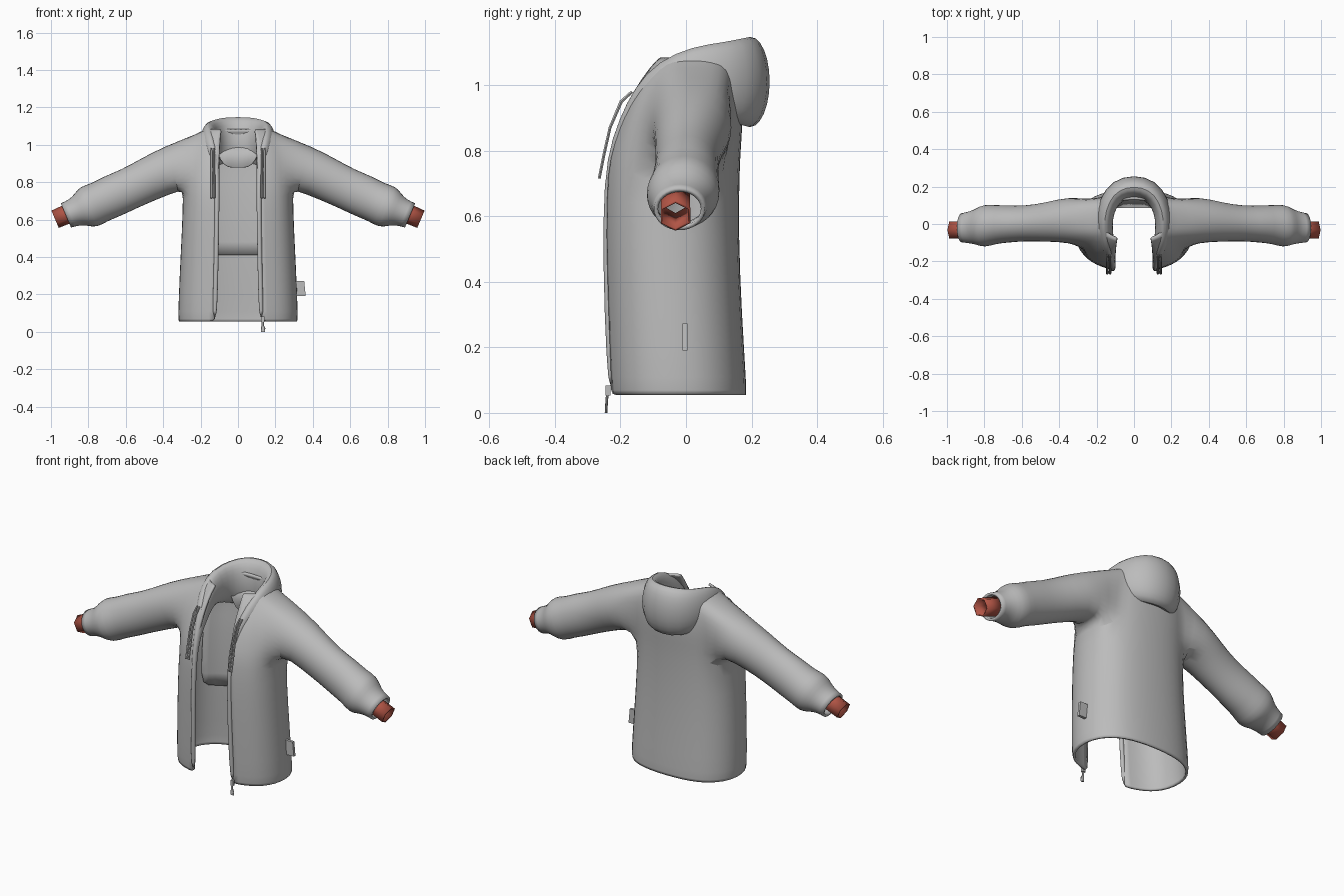
import bpy, bmesh, math
from mathutils import Vector

cube = bpy.data.objects.get("Cube")
if cube:
    bpy.data.objects.remove(cube)


def material(name, rgb):
    m = bpy.data.materials.new(name)
    m.use_nodes = True
    m.diffuse_color = (*rgb, 1)
    m.node_tree.nodes["Principled BSDF"].inputs["Base Color"].default_value = (*rgb, 1)
    return m


GREY = material("grey fabric", (0.5, 0.5, 0.5))
RED = material("red cuff", (0.44, 0.09, 0.06))


def finish(name, bm, mat, mirror=False, subdivide=0, thickness=0, angle=50):
    mesh = bpy.data.meshes.new(name)
    bm.to_mesh(mesh)
    bm.free()
    mesh.materials.append(mat)
    ob = bpy.data.objects.new(name, mesh)
    bpy.context.collection.objects.link(ob)
    if mirror:
        ob.modifiers.new("mirror", 'MIRROR').use_clip = True
    if subdivide:
        ob.modifiers.new("smooth", 'SUBSURF').levels = subdivide
        ob.modifiers["smooth"].render_levels = subdivide
    if thickness:
        mod = ob.modifiers.new("cloth", 'SOLIDIFY')
        mod.thickness, mod.offset = thickness, -1
    bpy.ops.object.select_all(action='DESELECT')
    ob.select_set(True)
    bpy.context.view_layer.objects.active = ob
    bpy.ops.object.shade_smooth_by_angle(angle=math.radians(angle))
    return ob


def join_loops(bm, a, b, closed=True):
    n = len(a)
    for i in range(n if closed else n - 1):
        j = (i + 1) % n
        bm.faces.new((a[i], a[j], b[j], b[i]))


def tube(bm, stations, sides, cap=True):
    """Sweep an ellipse; each station is x, y, z, outward radius, other radius."""
    pts = [Vector(s[:3]) for s in stations]
    previous = None
    for i, s in enumerate(stations):
        t = (pts[min(i + 1, len(pts) - 1)] - pts[max(i - 1, 0)]).normalized()
        hint = Vector((s[0], max(s[1], 0), 0))
        out = (hint - t * hint.dot(t)).normalized()
        up = t.cross(out)
        ring = []
        for k in range(sides):
            a = math.tau * k / sides
            ring.append(bm.verts.new(pts[i] + out * s[3] * math.cos(a) + up * s[4] * math.sin(a)))
        if previous:
            join_loops(bm, previous, ring)
        elif cap:
            bm.faces.new(ring[::-1])
        previous = ring
    if cap:
        bm.faces.new(previous)


def block(bm, centre, size):
    made = bmesh.ops.create_cube(bm, size=1)["verts"]
    for v in made:
        v.co = Vector(centre) + Vector([c * s for c, s in zip(v.co, size)])
    return made


# Torso rows: height, half width, front y, back y, opening x
ROWS = [
    (0.055, 0.322, -0.235, 0.185, 0.125), (0.075, 0.327, -0.24, 0.187, 0.125),
    (0.3, 0.318, -0.248, 0.172, 0.118), (0.55, 0.305, -0.256, 0.162, 0.113),
    (0.74, 0.298, -0.252, 0.165, 0.11), (0.82, 0.294, -0.232, 0.17, 0.108),
    (0.9, 0.287, -0.206, 0.175, 0.104), (0.98, 0.267, -0.17, 0.172, 0.1),
    (1.06, 0.217, -0.115, 0.158, 0.096), (1.085, 0.175, -0.09, 0.14, 0.088)]
ANGLES = [-66, -58, -47, -36, -18, 2, 24, 46, 60, 75, 90]
POWER = 2.4


def torso_point(row, column, inset=0):
    z, w, front, back, opening = row
    w, mid, half = w - inset, (front + back) / 2, (back - front) / 2 - inset
    a = math.radians(ANGLES[column])
    x = w * max(math.cos(a), 0) ** (2 / POWER)
    if column == 0:
        x = opening
    if column == len(ANGLES) - 1:
        x = 0
    y = half * (1 - min(x / w, 1) ** POWER) ** (1 / POWER)
    return Vector((x, mid + math.copysign(y, a), z))


# Torso with armholes flowing into sleeves
bm = bmesh.new()
grid = [[bm.verts.new(torso_point(r, c)) for c in range(len(ANGLES))] for r in ROWS]
R0, R1, C0, C1 = 4, 8, 3, 7
for r in range(len(ROWS) - 1):
    for c in range(len(ANGLES) - 1):
        if not (R0 <= r < R1 and C0 <= c < C1):
            bm.faces.new((grid[r][c], grid[r][c + 1], grid[r + 1][c + 1], grid[r + 1][c]))
loop = [grid[R0][c] for c in range(C0, C1)] + [grid[r][C1] for r in range(R0, R1)]
loop += [grid[R1][c] for c in range(C1, C0, -1)] + [grid[r][C0] for r in range(R1, R0, -1)]
# Sleeve rings: centre x, y, z, depth radius, height radius
SLEEVE = [
    (0.35, 0.025, 0.875, 0.125, 0.127), (0.47, 0.01, 0.82, 0.107, 0.12),
    (0.58, 0.003, 0.765, 0.096, 0.113), (0.68, 0.0, 0.722, 0.102, 0.118),
    (0.74, -0.003, 0.693, 0.106, 0.111), (0.8, -0.01, 0.667, 0.118, 0.122),
    (0.838, -0.014, 0.652, 0.1, 0.094), (0.872, -0.018, 0.64, 0.088, 0.076),
    (0.92, -0.02, 0.622, 0.08, 0.072)]
for x, y, z, depth, height in SLEEVE:
    ring = []
    for k in range(len(loop)):
        a = math.tau * k / len(loop) - math.radians(135)
        up = height * math.sin(a)
        ring.append(bm.verts.new((x + 0.39 * up, y + depth * math.cos(a), z + 0.92 * up)))
    join_loops(bm, loop, ring)
    loop = ring
finish("jacket_shell", bm, GREY, mirror=True, subdivide=1, thickness=0.013)

# Back lining that stops above the hem
bm = bmesh.new()
previous = None
for row in [(0.41, 0.312, -0.25, 0.167, 0.11)] + ROWS[3:8]:
    line = [bm.verts.new(torso_point(row, c, 0.025)) for c in range(6, len(ANGLES))]
    if previous:
        join_loops(bm, previous, line, closed=False)
    previous = line
finish("back_lining", bm, GREY, mirror=True, subdivide=1, thickness=0.004)

# Curved facing inside the neck
bm = bmesh.new()
steps = [i / 6 - 1 for i in range(13)]
lower = [bm.verts.new((0.11 * t, 0.085, 0.88 + 0.09 * t ** 4)) for t in steps]
upper = [bm.verts.new((0.125 * t, 0.165 - 0.05 * t * t, 1.04)) for t in steps]
join_loops(bm, lower, upper, closed=False)
finish("neck_facing", bm, GREY, thickness=0.006)

# Folded hood running down into the two front edges
HALF = [
    (0, 0.203, 1.01, 0.066, 0.145), (0.085, 0.182, 1.01, 0.064, 0.142),
    (0.14, 0.115, 1.015, 0.053, 0.122), (0.16, 0.03, 1.02, 0.047, 0.104),
    (0.155, -0.05, 1.0, 0.044, 0.086), (0.137, -0.118, 0.953, 0.036, 0.06),
    (0.117, -0.178, 0.88, 0.021, 0.032), (0.112, -0.228, 0.78, 0.014, 0.016),
    (0.113, -0.242, 0.6, 0.013, 0.013), (0.118, -0.238, 0.3, 0.013, 0.012),
    (0.125, -0.225, 0.057, 0.013, 0.012)]
bm = bmesh.new()
tube(bm, [(-s[0], *s[1:]) for s in HALF[:0:-1]] + HALF, 12)
bmesh.ops.recalc_face_normals(bm, faces=bm.faces)
finish("hood_and_front_edges", bm, GREY, subdivide=1)

# Inner wrist cuffs
bm = bmesh.new()
tube(bm, [(0.86, -0.032, 0.652, 0.054, 0.05), (0.978, -0.032, 0.602, 0.05, 0.052)], 6, cap=False)
bmesh.ops.recalc_face_normals(bm, faces=bm.faces)
finish("wrist_cuffs", bm, RED, mirror=True, thickness=0.008, angle=30)

# Paired drawstrings hanging from the hood
bm = bmesh.new()
for x in (0.128, 0.143):
    tube(bm, [(x, -0.165, 0.98, 0.005, 0.005), (x, -0.198, 0.95, 0.006, 0.006),
              (x, -0.232, 0.87, 0.006, 0.005), (x, -0.25, 0.79, 0.007, 0.005),
              (x, -0.265, 0.715, 0.007, 0.005)], 6)
bmesh.ops.recalc_face_normals(bm, faces=bm.faces)
finish("drawstrings", bm, GREY, mirror=True)

# Zip slider and pull
bm = bmesh.new()
block(bm, (0.132, -0.238, 0.068), (0.018, 0.014, 0.03))
tube(bm, [(0.132, -0.24, 0.06, 0.006, 0.004), (0.132, -0.242, 0.035, 0.006, 0.004),
          (0.134, -0.243, 0.02, 0.012, 0.004), (0.134, -0.244, 0, 0.011, 0.004)], 8)
bmesh.ops.recalc_face_normals(bm, faces=bm.faces)
finish("zip_pull", bm, GREY, angle=30)

# Small side tab
bm = bmesh.new()
for v in block(bm, (0.335, -0.003, 0.232), (0.046, 0.015, 0.082)):
    v.co.x -= 0.1 * (v.co.z - 0.232)
finish("side_tab", bm, GREY, angle=30)
